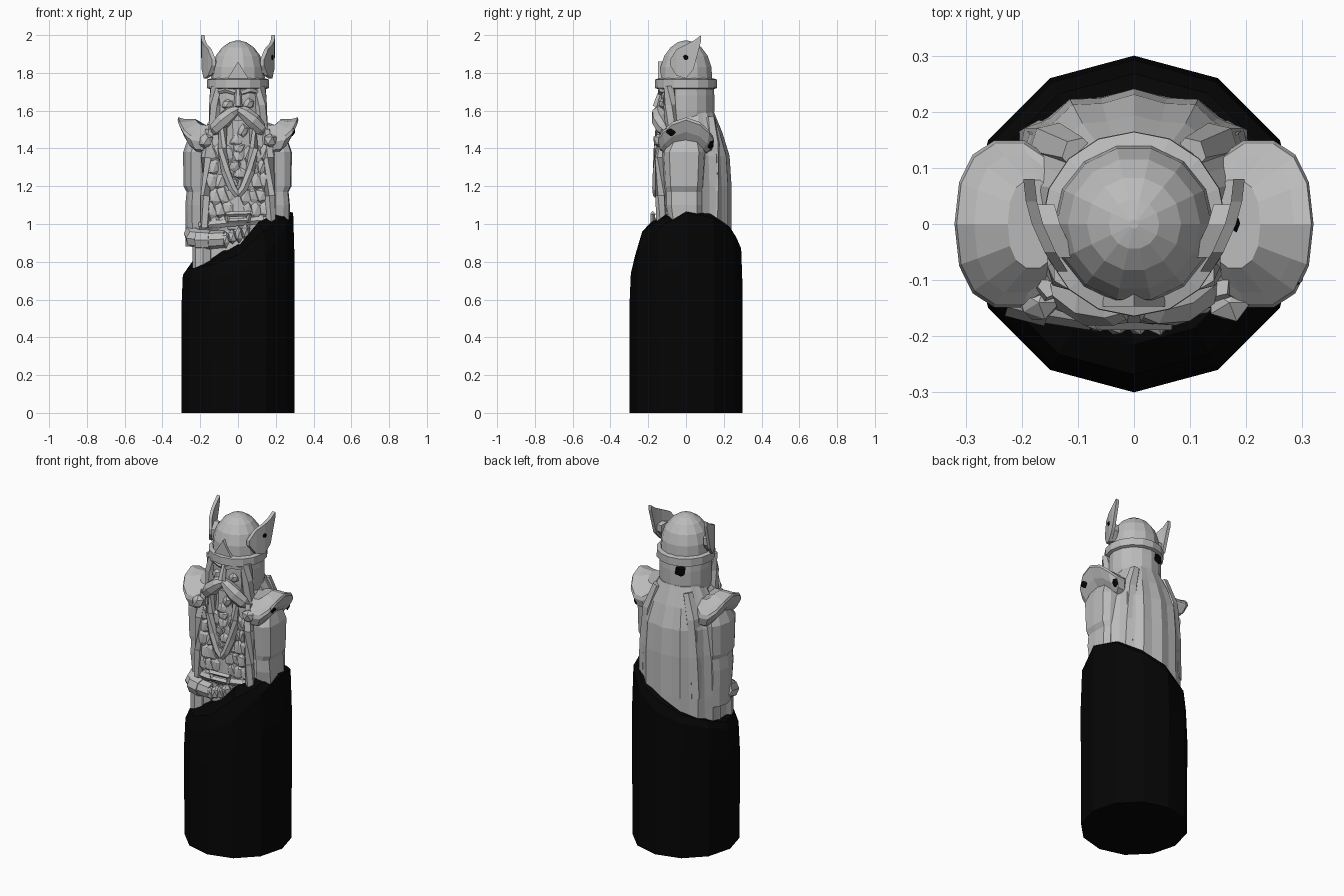
import bpy, bmesh, random
from math import cos, sin, pi, copysign
from mathutils import Vector

random.seed(4)
if "Cube" in bpy.data.objects:
    bpy.data.objects.remove(bpy.data.objects["Cube"])


def material(name, value):
    m = bpy.data.materials.new(name)
    m.use_nodes = True
    color = (value, value, value, 1)
    m.diffuse_color = color
    m.node_tree.nodes["Principled BSDF"].inputs["Base Color"].default_value = color
    return m


STONE = material("light grey stone", 0.5)
DARK = material("black wood", 0.0015)


def finish(name, bm, mat=STONE):
    bmesh.ops.recalc_face_normals(bm, faces=bm.faces)
    mesh = bpy.data.meshes.new(name)
    bm.to_mesh(mesh)
    bm.free()
    mesh.materials.append(mat)
    ob = bpy.data.objects.new(name, mesh)
    bpy.context.collection.objects.link(ob)
    return ob


def loft(name, rings, mat=STONE):
    """Skin a stack of equal point rings and cap both ends."""
    bm = bmesh.new()
    rows = [[bm.verts.new(p) for p in ring] for ring in rings]
    n = len(rows[0])
    for a, b in zip(rows, rows[1:]):
        for i in range(n):
            j = (i + 1) % n
            bm.faces.new((a[i], a[j], b[j], b[i]))
    bm.faces.new(rows[0])
    bm.faces.new(rows[-1])
    return finish(name, bm, mat)


def oval(cx, cy, z, rx, front, back, n=16, power=1.0, fold=0.0):
    """Ring with separate front and back depth, squareness and pleats."""
    pts = []
    for i in range(n):
        c, s = cos(2 * pi * i / n), sin(2 * pi * i / n)
        k = 1 + (fold if i % 2 else -fold)
        x = copysign(abs(c) ** power, c) * rx * k
        y = copysign(abs(s) ** power, s) * (back if s > 0 else front) * k
        pts.append(Vector((cx + x, cy + y, z)))
    return pts


def tube(name, path, radii, sides=6, flat=1.0):
    path = [Vector(p) for p in path]
    rings = []
    for i, p in enumerate(path):
        d = path[min(i + 1, len(path) - 1)] - path[max(i - 1, 0)]
        q = d.to_track_quat("Z", "Y")
        rings.append([p + q @ Vector((radii[i] * cos(2 * pi * k / sides),
                                      radii[i] * flat * sin(2 * pi * k / sides), 0))
                      for k in range(sides)])
    return loft(name, rings)


def blobs(name, items, jitter=0.15, mat=STONE):
    """Faceted lumps: items are (centre, size)."""
    bm = bmesh.new()
    for centre, size in items:
        made = bmesh.ops.create_icosphere(bm, subdivisions=1, radius=1)
        for v in made["verts"]:
            k = 1 + random.uniform(-jitter, jitter)
            v.co = Vector(centre) + Vector([a * b * k for a, b in zip(v.co, size)])
    return finish(name, bm, mat)


# Black post: twelve sides with an uneven, slanting rounded top
rim = [1.06, 1.03, .95, .87, .82, .78, .73, .71, .7, .74, .84, .98]
crown = [1.07, 1.06, 1.0, .95, .88, .83, .78, .79, .82, .88, 1.01, 1.05]


def post_ring(r, heights):
    return [Vector((r * cos(i * pi / 6), r * sin(i * pi / 6), h))
            for i, h in enumerate(heights)]


shoulder = [a * .3 + b * .7 for a, b in zip(rim, crown)]
loft("post", [post_ring(.298, [0] * 12), post_ring(.3, [h * .75 for h in rim]),
              post_ring(.292, rim), post_ring(.268, shoulder),
              post_ring(.215, crown), post_ring(.1, [.9] * 12)], DARK)

# Torso and pleated cape
loft("torso", [oval(0, 0, z, rx, f, .15, 20, .7, .015) for z, rx, f in
               [(.66, .23, .14), (.9, .235, .145), (1.05, .23, .14),
                (1.3, .225, .135), (1.47, .21, .13), (1.55, .14, .11)]])
loft("cape", [oval(0, .03, z, rx, .08, b, 28, .9, f) for z, rx, b, f in
              [(.7, .24, .2, .02), (.95, .24, .205, .025), (1.2, .235, .205, .03),
               (1.36, .225, .195, .03), (1.48, .19, .16, .025), (1.59, .13, .118, .01)]])

for s, side in ((1, "left"), (-1, "right")):
    # Sleeve
    low = .95 if s > 0 else .88
    loft(side + "_sleeve", [oval(s * x, y, z, rx, ry, ry, 10, .8, .04)
         for x, y, z, rx, ry in [(.215, 0, low, .06, .085), (.222, -.01, 1.1, .055, .1),
                                 (.218, -.01, 1.17, .052, .1), (.222, -.01, 1.2, .064, .105),
                                 (.22, -.01, 1.38, .068, .115), (.2, 0, 1.46, .06, .08)]])
    # Saddle shaped shoulder plate with a lifted outer lip
    rings = []
    for cx, z, rx, ry in [(.2, 1.43, .055, .11), (.205, 1.48, .088, .14), (.222, 1.54, .098, .152),
                          (.222, 1.555, .094, .146), (.21, 1.55, .075, .125),
                          (.18, 1.555, .045, .08)]:
        ring = oval(s * cx, 0, z, rx, ry, ry, 14, .85)
        for p in ring:
            p.z += .1 * (abs(p.x) - .22) - 4.5 * p.y ** 2
        rings.append(ring)
    loft(side + "_shoulder_plate", rings)
    blobs(side + "_shoulder_clasp", [((s * .17, -.14, 1.44), (.042, .035, .042))])
    # Cloak edge falling down the chest and fold down the back
    tube(side + "_cloak_edge", [(s * .15, -.11, 1.5), (s * .165, -.135, 1.35),
                                (s * .17, -.135, 1.15), (s * .175, -.13, .98)],
         [.022, .03, .028, .026], 5)
    tube(side + "_back_fold", [(s * .1, .125, 1.56), (s * .145, .14, 1.42),
                               (s * .165, .145, 1.2), (s * .17, .145, .95)],
         [.03, .042, .04, .04], 6)
    # Moustache half and hanging braid
    tube(side + "_moustache", [(0, -.14, 1.61), (s * .035, -.145, 1.59), (s * .075, -.14, 1.55),
                               (s * .115, -.12, 1.505), (s * .14, -.095, 1.475)],
         [.022, .036, .043, .038, .014], 7)
    tube(side + "_braid", [(s * .075, -.135, 1.53), (s * .085, -.145, 1.4), (s * .065, -.15, 1.28),
                           (s * .03, -.155, 1.19), (0, -.157, 1.15)],
         [.025, .026, .026, .024, .018], 6)
    # Hair lock, brow and cheek
    tube(side + "_hair_lock", [(s * .115, -.085, 1.73), (s * .12, -.085, 1.63),
                               (s * .125, -.075, 1.5)], [.032, .035, .035], 6)
    tube(side + "_brow", [(s * .015, -.135, 1.695), (s * .06, -.13, 1.712), (s * .1, -.105, 1.7)],
         [.014, .018, .012], 5)
    blobs(side + "_cheek", [((s * .055, -.122, 1.635), (.032, .022, .03))])
    # Swept helmet wing, curved around the dome, with a thicker root
    for part, half, inset, columns in (
            ("_wing", .01, 0, [(-.085, 1.84, 1.87), (-.05, 1.785, 1.925), (0, 1.77, 1.95),
                               (.04, 1.82, 1.97), (.08, 1.97, 2.0)]),
            ("_wing_root", .018, .022, [(-.06, 1.8, 1.86), (0, 1.78, 1.88), (.035, 1.83, 1.87)])):
        rings = []
        for y, bottom, top in columns:
            x = .172 + .35 * y - 2 * y * y - inset
            rings.append([Vector((s * (x + d), y, z)) for d, z in
                          ((-half, bottom), (half, bottom), (half, top), (-half, top))])
        loft(side + part, rings)

# Head, helmet band and dome
loft("head", [oval(0, 0, z, r, r * .88, r, 16) for z, r in
              [(1.5, .14), (1.6, .15), (1.68, .15), (1.75, .145)]])
loft("helmet_band", [oval(0, 0, z, r, r, r, 16) for z, r in
                     [(1.715, .15), (1.72, .165), (1.765, .164), (1.772, .14)]])
loft("helmet_dome", [oval(0, 0, z, r, r, r, 14) for z, r in
                     [(1.76, .143), (1.83, .138), (1.89, .118), (1.935, .084),
                      (1.962, .045), (1.972, .008)]])
loft("helmet_crest", [[Vector((x, y, z)) for x, z in ((-.055, 1.77), (.055, 1.77), (0, 1.86))]
                      for y in (-.147, -.125)])
tube("nose", [(0, -.125, 1.72), (0, -.145, 1.66), (0, -.155, 1.62)], [.014, .02, .024], 6)

# Beard
loft("beard", [oval(0, -.1, z, rx, d, .03, 10, 1, .06) for z, rx, d in
               [(1.17, .02, .045), (1.28, .05, .05), (1.42, .075, .05), (1.55, .09, .045)]])
blobs("beard_curls", [((random.uniform(-.025, .025), -.145, 1.22 + .045 * i),
                       (.034, .018, .034)) for i in range(7)], .25)

# Rough carved chest scales
scales = []
for row in range(6):
    for col in range(3):
        x = .035 + .045 * col + .015 * (row % 2)
        for s in (-1, 1):
            scales.append(((s * x, -.13, 1.0 + .075 * row), (.036, .02, .052)))
blobs("chest_scales", scales, .28)

# Belt, framed buckle, right forearm and fist
tube("belt", [(-.2, -.1, .99), (-.1, -.135, 1.0), (0, -.15, 1.01), (.12, -.13, 1.02),
              (.2, -.09, 1.02)], [.03] * 5, 6, .8)
for i, (z, w) in enumerate([(1.015, .055), (1.05, .068)]):
    tube("buckle_bar_%d" % (i + 1), [(-w, -.175, z), (w, -.175, z + .005)], [.014, .014], 4)
for s, side in ((1, "left"), (-1, "right")):
    tube(side + "_buckle_post", [(s * .05, -.175, 1.01), (s * .063, -.175, 1.055)], [.012, .012], 4)
tube("right_forearm", [(-.235, -.03, .95), (-.23, -.095, .925), (-.17, -.125, .915),
                       (-.07, -.145, .92)], [.052, .052, .05, .045], 8)
tube("right_cuff", [(-.215, -.11, .915), (-.145, -.13, .915)], [.056, .054], 8)
blobs("right_fingers", [((-.065 + .035 * i, -.165, .92 + .012 * i), (.026, .035, .045))
                        for i in range(4)])
tube("right_leg", [(-.185, -.1, .68), (-.185, -.1, .9)], [.055, .055], 8)

# Small dark chips
blobs("dark_chips", [((-.055, .136, 1.685), (.034, .014, .042)),
                     ((.288, -.08, 1.495), (.014, .033, .026)),
                     ((.245, .128, 1.43), (.016, .018, .036)),
                     ((.18, .0, 1.88), (.008, .014, .014))], .3, DARK)
